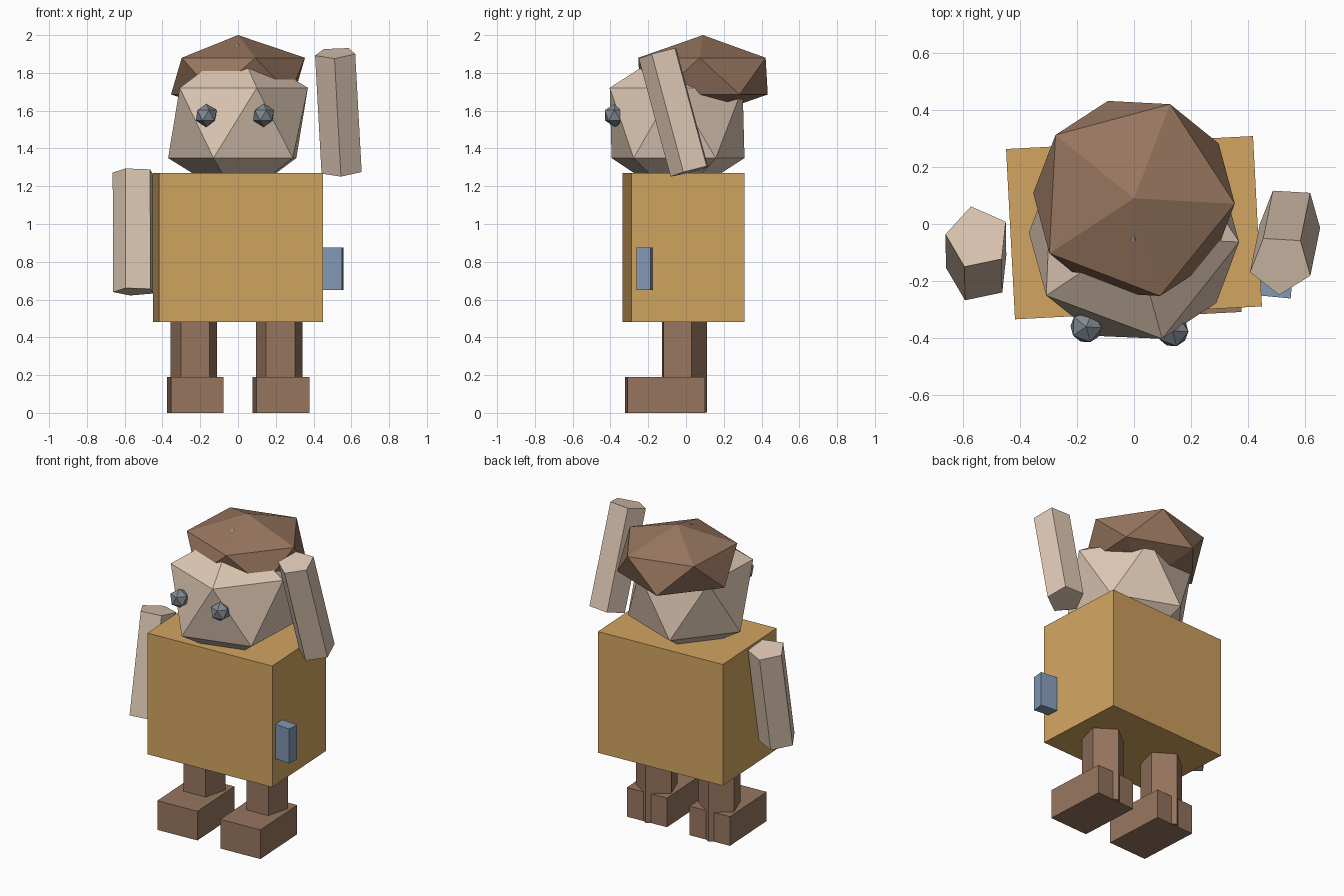
import bpy
import bmesh
from math import radians
from mathutils import Matrix, Vector

cube = bpy.data.objects.get("Cube")
if cube:
    bpy.data.objects.remove(cube, do_unlink=True)


def material(name, rgb):
    mat = bpy.data.materials.new(name)
    mat.use_nodes = True
    color = (*rgb, 1.0)
    mat.diffuse_color = color
    mat.node_tree.nodes["Principled BSDF"].inputs["Base Color"].default_value = color
    return mat


skin = material("skin", (0.73, 0.575, 0.455))
brown = material("brown", (0.31, 0.18, 0.114))
ochre = material("ochre", (0.645, 0.375, 0.119))
blue = material("blue", (0.223, 0.314, 0.456))
grey = material("grey", (0.22, 0.25, 0.283))


def finish(name, bm, mat):
    mesh = bpy.data.meshes.new(name)
    bm.to_mesh(mesh)
    bm.free()
    mesh.materials.append(mat)
    obj = bpy.data.objects.new(name, mesh)
    bpy.context.collection.objects.link(obj)
    return obj


def turn(degrees):
    return Matrix.Rotation(radians(degrees), 4, "Z")


def box(name, center, size, angle, mat):
    bm = bmesh.new()
    place = Matrix.Translation(center) @ turn(angle) @ Matrix.Diagonal((*size, 1))
    bmesh.ops.create_cube(bm, size=1, matrix=place)
    return finish(name, bm, mat)


def ball(name, center, radii, angle, mat):
    # Twenty-sided ball with a vertex at the top
    bm = bmesh.new()
    place = Matrix.Translation(center) @ turn(angle) @ Matrix.Diagonal((*radii, 1))
    bmesh.ops.create_icosphere(bm, subdivisions=1, radius=1, matrix=place)
    return finish(name, bm, mat)


def limb(name, bottom, top, radius, angle, mat):
    # Five-sided prism between two points, one corner at the given angle
    bottom, top = Vector(bottom), Vector(top)
    axis = top - bottom
    tilt = Vector((0, 0, 1)).rotation_difference(axis).to_matrix().to_4x4()
    bm = bmesh.new()
    ring = [Vector((radius, 0, 0)) for _ in range(5)]
    place = Matrix.Translation(bottom) @ tilt
    base = [bm.verts.new(place @ (turn(angle + 72 * i) @ v)) for i, v in enumerate(ring)]
    face = bm.faces.new(base)
    extruded = bmesh.ops.extrude_face_region(bm, geom=[face], use_keep_orig=True)
    moved = [g for g in extruded["geom"] if isinstance(g, bmesh.types.BMVert)]
    bmesh.ops.translate(bm, verts=moved, vec=axis)
    bmesh.ops.recalc_face_normals(bm, faces=bm.faces)
    return finish(name, bm, mat)


# Torso and side pouch
box("torso", (0, -0.013, 0.875), (0.87, 0.6, 0.79), 3, ochre)
box("side_pouch", (0.485, -0.218, 0.763), (0.14, 0.075, 0.225), -5.5, blue)

# Head, hair and eyes
ball("head", (0, -0.047, 1.535), (0.414, 0.414, 0.416), -2.5, skin)
ball("hair", (0, 0.09, 1.783), (0.397, 0.397, 0.217), -3, brown)
ball("right_eye", (-0.168, -0.362, 1.575), (0.062, 0.062, 0.062), -3, grey)
ball("left_eye", (0.136, -0.376, 1.575), (0.062, 0.062, 0.062), -3, grey)

# Arms: right one hanging, left one raised
limb("right_arm", (-0.548, -0.166, 0.642), (-0.55, -0.048, 1.275), 0.114, 30, skin)
limb("left_arm", (0.55, 0.026, 1.28), (0.516, -0.142, 1.905), 0.112, -21, skin)

# Legs and feet
for side, leg_x, foot_x in (("right", -0.232, -0.226), ("left", 0.22, 0.228)):
    limb(side + "_leg", (leg_x, -0.018, 0.002), (leg_x, -0.018, 0.55), 0.13, 93, brown)
    box(side + "_foot", (foot_x, -0.112, 0.095), (0.28, 0.41, 0.19), 3, brown)
